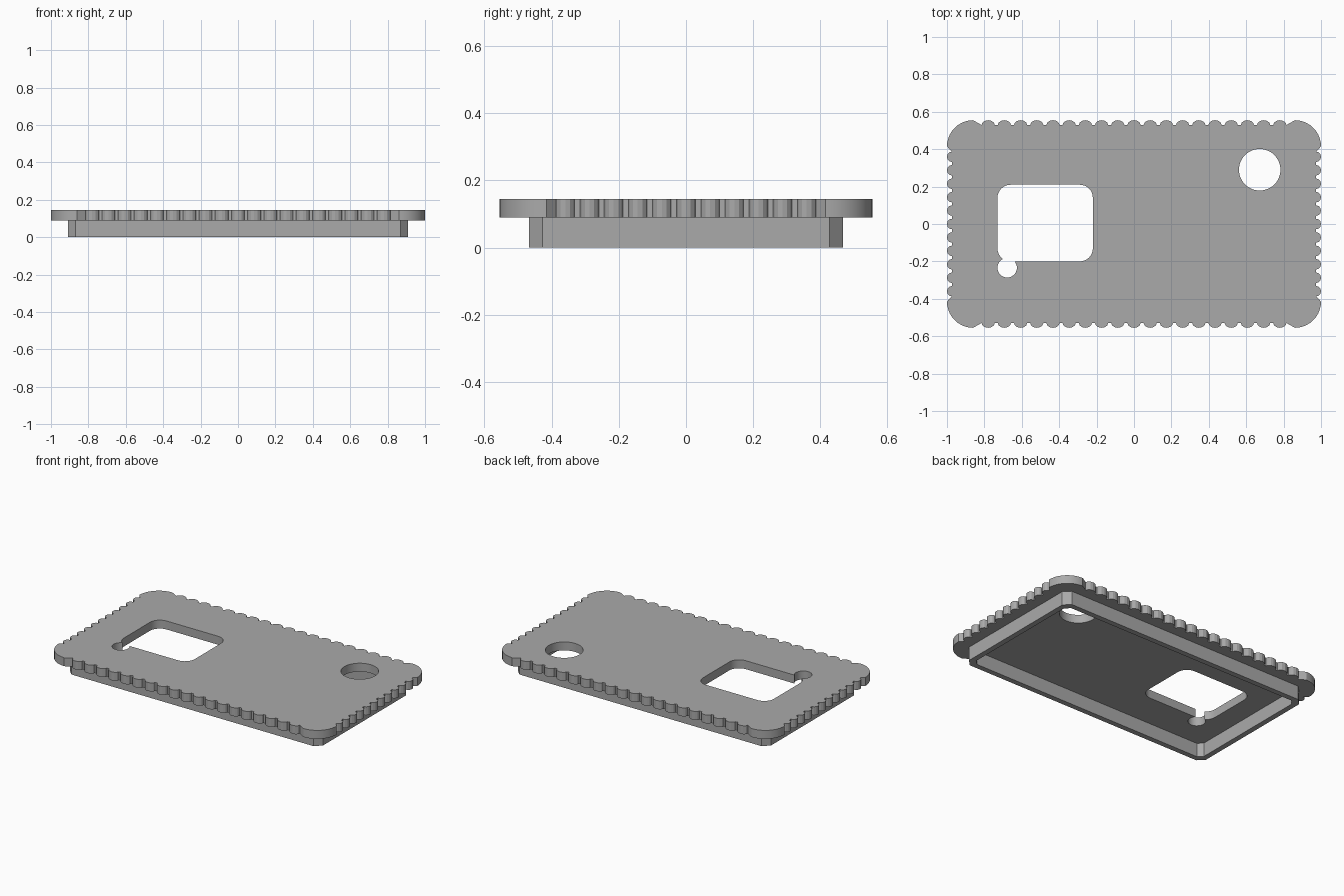
import bpy, bmesh
from math import sin, cos, pi
from mathutils import Vector

cube = bpy.data.objects.get("Cube")
if cube:
    bpy.data.objects.remove(cube)

grey = bpy.data.materials.new("plain grey")
grey.use_nodes = True
GREY = (0.4, 0.4, 0.4, 1)
grey.diffuse_color = GREY
grey.node_tree.nodes["Principled BSDF"].inputs["Base Color"].default_value = GREY

HX, HY, CORNER = 1.0, 0.555, 0.14
Z_STEP, Z_TOP = 0.09, 0.145


def prism(name, points, z0, z1):
    """Extrude a closed outline between two heights."""
    bm = bmesh.new()
    face = bm.faces.new([bm.verts.new((x, y, z0)) for x, y in points])
    new = bmesh.ops.extrude_face_region(bm, geom=[face])["geom"]
    bmesh.ops.translate(bm, vec=(0, 0, z1 - z0),
                        verts=[v for v in new if isinstance(v, bmesh.types.BMVert)])
    bmesh.ops.recalc_face_normals(bm, faces=bm.faces)
    mesh = bpy.data.meshes.new(name)
    bm.to_mesh(mesh)
    bm.free()
    mesh.materials.append(grey)
    ob = bpy.data.objects.new(name, mesh)
    bpy.context.collection.objects.link(ob)
    return ob


def arc(cx, cy, r, a0, a1, n):
    return [(cx + r * cos(a0 + (a1 - a0) * i / n),
             cy + r * sin(a0 + (a1 - a0) * i / n)) for i in range(n + 1)]


def rounded(x0, x1, y0, y1, r, n):
    pts = []
    for k, (cx, cy) in enumerate([(x1 - r, y1 - r), (x0 + r, y1 - r),
                                  (x0 + r, y0 + r), (x1 - r, y0 + r)]):
        pts += arc(cx, cy, r, k * pi / 2, (k + 1) * pi / 2, n)
    return pts


def circle(cx, cy, r, n):
    return arc(cx, cy, r, 0, 2 * pi, n)[:-1]


def cut(target, cutter):
    cutter.hide_render = True
    mod = target.modifiers.new("cut", "BOOLEAN")
    mod.operation, mod.object, mod.solver = "DIFFERENCE", cutter, "EXACT"
    bpy.context.view_layer.objects.active = target
    bpy.ops.object.modifier_apply(modifier=mod.name)
    bpy.data.objects.remove(cutter)


def scallops(start, end, outward, count, gap=0.016, depth=0.026):
    """Row of rounded bumps between two points of one edge."""
    a, b, out = Vector(start), Vector(end), Vector(outward)
    pitch = (b - a).length / count
    along = (b - a).normalized()
    half = (pitch - gap) / 2
    pts = []
    for i in range(count):
        mid = a + along * pitch * (i + 0.5)
        for t in range(7):
            ang = pi * t / 6
            p = mid - along * half * cos(ang) + out * depth * (sin(ang) - 1)
            pts.append(tuple(p))
    return pts


# Scalloped outline: edges of bumps joined by plain rounded corners
ex, ey = 0.823, 0.395
ix, iy = HX - CORNER, HY - CORNER
outline = []
for k, (cx, cy) in enumerate([(ix, iy), (-ix, iy), (-ix, -iy), (ix, -iy)]):
    outline += arc(cx, cy, CORNER, k * pi / 2, (k + 1) * pi / 2, 10)
    if k % 2 == 0:
        s = 1 if k == 0 else -1
        outline += scallops((s * ex, s * HY), (-s * ex, s * HY), (0, s), 19)
    else:
        s = -1 if k == 1 else 1
        outline += scallops((s * HX, -s * ey), (s * HX, s * ey), (s, 0), 11)
plate = prism("scalloped_plate", outline, Z_STEP, Z_TOP)

# Openings through the plate
cut(plate, prism("window_cutter", rounded(-0.73, -0.22, -0.2, 0.21, 0.07, 8), 0, 0.3))
cut(plate, prism("notch_cutter", circle(-0.678, -0.234, 0.052, 32), 0, 0.3))
cut(plate, prism("hole_cutter", circle(0.672, 0.29, 0.111, 48), 0, 0.3))

# Chamfered rim below the plate, open at the bottom
rim = prism("lower_rim", rounded(-0.91, 0.91, -0.467, 0.467, 0.04, 1), 0, Z_STEP)
cut(rim, prism("rim_cutter", rounded(-0.875, 0.875, -0.432, 0.432, 0.03, 1), -0.1, 0.2))

# Smooth the curved walls, keep the rims sharp
for ob in (plate,):
    bpy.ops.object.select_all(action="DESELECT")
    ob.select_set(True)
    bpy.context.view_layer.objects.active = ob
    bpy.ops.object.shade_smooth_by_angle(angle=0.35)
